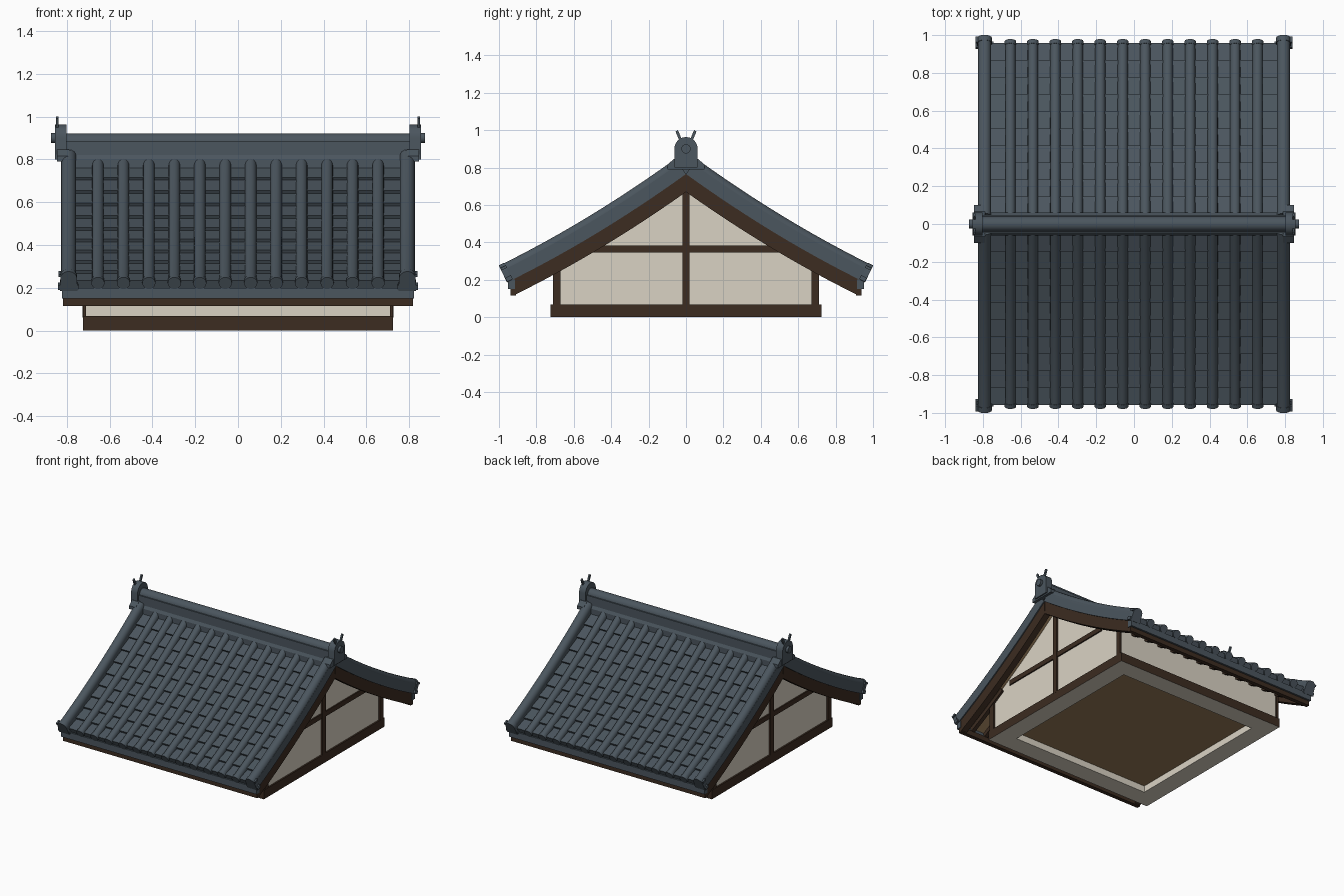
import bpy, bmesh, math

if "Cube" in bpy.data.objects:
    bpy.data.objects.remove(bpy.data.objects["Cube"])

def material(name, rgb):
    m = bpy.data.materials.new(name)
    m.diffuse_color = (*rgb, 1)
    m.use_nodes = True
    m.node_tree.nodes["Principled BSDF"].inputs["Base Color"].default_value = m.diffuse_color
    return m

SLATE = material("slate_tile", (.070, .092, .112))
WOOD = material("dark_wood", (.045, .025, .015))
CREAM = material("cream_plaster", (.70, .65, .55))
CEIL = material("light_brown_boards", (.31, .20, .10))

# ---------- roof curve: y is distance from ridge, off is height above the roof deck
def deck(y):
    return .765 - .72 * y + .12 * y * y

def on_roof(y, off):
    m = -.72 + .24 * y
    k = off / math.hypot(m, 1)
    return y - m * k, deck(y) + k

# ---------- solids are (verts, faces)
def prism(pts, x0, x1):
    n = len(pts)
    v = [(x, y, z) for x in (x0, x1) for y, z in pts]
    f = [tuple(range(n)), tuple(range(n, 2 * n))]
    f += [(i, (i + 1) % n, n + (i + 1) % n, n + i) for i in range(n)]
    return v, f

def box(x0, x1, y0, y1, z0, z1):
    return prism([(y0, z0), (y1, z0), (y1, z1), (y0, z1)], x0, x1)

def sweep(section, y0, y1, n=12):
    """Sweep an (x, off) section down the roof curve."""
    k = len(section)
    v, f = [], []
    for i in range(n + 1):
        for x, off in section:
            start = max(y0, -off * .585)
            y, z = on_roof(start + (y1 - start) * i / n, off)
            v.append((x, max(y, 0), z))
    for i in range(n):
        for j in range(k):
            a, b = i * k + j, i * k + (j + 1) % k
            f.append((a, b, b + k, a + k))
    f += [tuple(range(k)), tuple(range(n * k, n * k + k))]
    return v, f

def rect(x0, x1, o0, o1):
    return [(x0, o0), (x1, o0), (x1, o1), (x0, o1)]

def arc(cx, co, r, a0=0, a1=180, n=8):
    return [(cx + r * math.cos(math.radians(a0 + (a1 - a0) * i / n)),
             co + r * math.sin(math.radians(a0 + (a1 - a0) * i / n))) for i in range(n + 1)]

def circle(cx, co, r, n=14):
    return arc(cx, co, r, 0, 360 - 360 / n, n - 1)

def flip(solids, sx, sy):
    return solids + [([(x * sx, y * sy, z) for x, y, z in v], f) for v, f in solids]

def both_x(s):
    return flip(s, -1, 1)

def both_y(s):
    return flip(s, 1, -1)

def part(name, mats, solids, smooth=False, rule=None):
    bm = bmesh.new()
    for v, f in solids:
        vs = [bm.verts.new(p) for p in v]
        for face in f:
            bm.faces.new([vs[i] for i in face])
    bmesh.ops.recalc_face_normals(bm, faces=bm.faces)
    me = bpy.data.meshes.new(name)
    if rule:
        for face in bm.faces:
            face.material_index = rule(face)
    bm.to_mesh(me)
    bm.free()
    for m in mats:
        me.materials.append(m)
    ob = bpy.data.objects.new(name, me)
    bpy.context.collection.objects.link(ob)
    if smooth:
        bpy.ops.object.select_all(action='DESELECT')
        ob.select_set(True)
        bpy.context.view_layer.objects.active = ob
        bpy.ops.object.shade_smooth_by_angle(angle=math.radians(35))
    return ob

# ---------- base frame: wooden outside, plaster underside and inner edge
o, i, h = .725, .585, .068
sill = both_y([box(-o, o, i, o, 0, h)]) + both_x([box(i, o, -i, i, 0, h)])
def sill_rule(face):
    c = face.calc_center_median()
    inner = max(abs(c.x), abs(c.y)) < i + .01
    return 1 if face.normal.z < -.5 or inner else 0
part("sill_frame", [WOOD, CREAM], sill, rule=sill_rule)
part("ceiling_boards", [CEIL], [box(-.6, .6, -.6, .6, .05, .06)])

# ---------- plaster body with gable ends
top = [(.70 * t / 8, deck(.70 * t / 8) - .02) for t in range(9)]
outline = [(-.70, .06), (.70, .06)] + top[::-1] + [(-y, z) for y, z in top[1:]]
part("plaster_walls", [CREAM], [prism(outline, -.713, .713)])

# ---------- gable timbers
part("gable_timbers", [WOOD], both_x([
    box(.71, .726, -.02, .02, .06, .70),
    box(.71, .723, -.50, .50, .345, .382),
    box(.71, .724, .67, .712, .06, .30),
    box(.71, .724, -.712, -.67, .06, .30)]))

# ---------- under-roof boards, rafters, bargeboards
part("soffit", [CEIL], both_y([sweep(rect(-.80, .80, -.025, .005), 0, .935)]))
rafters = [sweep(rect(x - .015, x + .015, -.055, -.02), .6, .93, 4)
           for x in [(k - 6) * .119 for k in range(13)]]
part("rafters", [WOOD], both_y(rafters))
part("bargeboards", [WOOD], both_x(both_y([sweep(rect(.77, .818, -.078, .002), 0, .95)])))
part("eave_fascia", [WOOD], both_y([box(-.818, .818, .908, .938, .115, .155)]))
part("eave_tile_edge", [SLATE], both_y([box(-.822, .822, .915, .952, .15, .2)]))

# ---------- stepped tile courses
N, Y0, Y1 = 10, .03, .938
steps = []
for k in range(N):
    a, b = Y0 + (Y1 - Y0) * k / N, Y0 + (Y1 - Y0) * (k + 1) / N
    steps += [on_roof(a, .028), on_roof(b, .044)]
under = [on_roof(Y1 + (Y0 - Y1) * k / N, 0) for k in range(N + 1)]
part("tile_courses", [SLATE], both_y([prism(steps + under, -.775, .775)]))

# ---------- cover tile rolls and their round end caps
xs = [(k - 5.5) * .119 for k in range(12)]
part("cover_rolls", [SLATE], both_y(
    [sweep([(x + .027, .02)] + arc(x, .038, .027) + [(x - .027, .02)], .02, .945) for x in xs]), True)
part("roll_end_caps", [SLATE], both_y(
    [sweep(circle(x, .036, .031), .928, .95, 1) for x in xs]), True)

# ---------- verge slab, roll and end ornaments
part("verge_slabs", [SLATE], both_x(both_y([sweep(rect(.757, .826, 0, .068), .0, .95)])))
part("verge_rolls", [SLATE], both_x(both_y(
    [sweep([(.826, .05)] + arc(.791, .064, .035) + [(.756, .05)], .0, .945)])), True)
part("verge_end_caps", [SLATE], both_x(both_y([
    sweep([(.832, .0)] + arc(.791, .062, .039) + [(.75, .0)], .93, .957, 1),
    sweep(rect(.745, .84, .002, .026), .925, .955, 1),
    sweep(rect(.826, .838, .07, .085), .925, .955, 1)])), True)

# ---------- ridge
part("ridge_wall", [SLATE], [prism([(-.06, .74), (.06, .74), (.06, .80), (.048, .82), (.048, .886),
                                    (-.048, .886), (-.048, .82), (-.06, .80)], -.81, .81)])
part("ridge_roll", [SLATE], [prism([(.04, .875)] + arc(0, .882, .04) + [(-.04, .875)], -.81, .81)], True)

# ---------- ridge end ornaments: arched plate, foot, boss and two horns
part("ridge_end_plates", [SLATE], both_x([
    prism([(.062, .80)] + arc(0, .901, .062, n=12) + [(-.062, .80)], .802, .856),
    prism([(-.1, .79), (.1, .79), (.1, .815), (.065, .845), (-.065, .845), (-.1, .815)], .79, .846)]), True)
part("ridge_bosses", [SLATE], both_x([prism(circle(0, .9, .025), .85, .874)]), True)
part("ridge_horns", [SLATE], both_x(both_y(
    [prism([(.022, .95), (.036, .945), (.056, .992), (.043, 1.0)], .838, .85)])))
